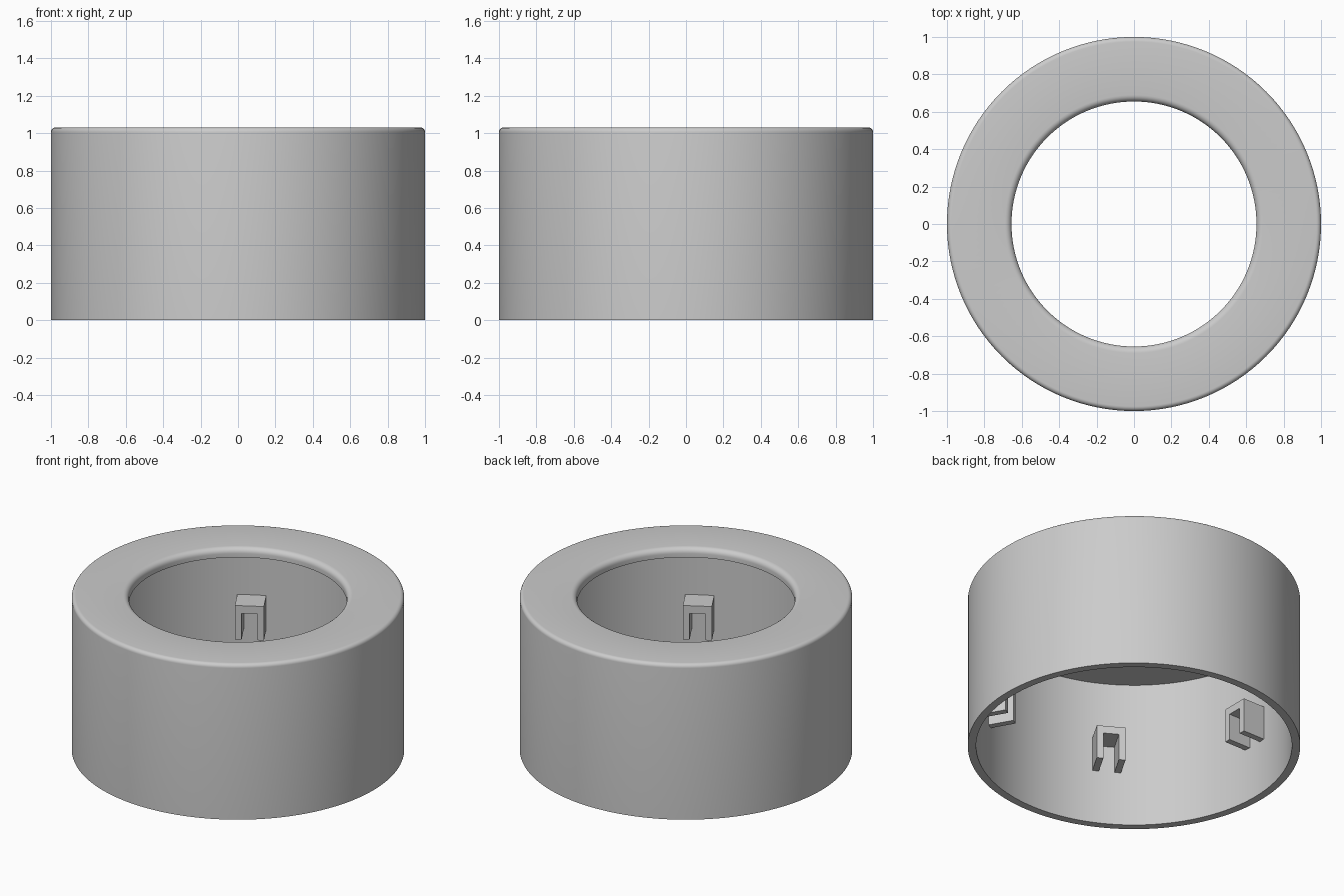
import bpy, bmesh, math
from mathutils import Matrix, Vector

if "Cube" in bpy.data.objects:
    bpy.data.objects.remove(bpy.data.objects["Cube"], do_unlink=True)

OUTER, INNER, HOLE = 1.0, 0.95, 0.655
HEIGHT, CEILING = 1.03, 0.97

grey = bpy.data.materials.new("light grey")
grey.use_nodes = True
colour = (0.6, 0.6, 0.6, 1)
grey.diffuse_color = colour
grey.node_tree.nodes["Principled BSDF"].inputs["Base Color"].default_value = colour


def finish(name, bm):
    bmesh.ops.recalc_face_normals(bm, faces=bm.faces)
    mesh = bpy.data.meshes.new(name)
    bm.to_mesh(mesh)
    bm.free()
    mesh.materials.append(grey)
    obj = bpy.data.objects.new(name, mesh)
    bpy.context.collection.objects.link(obj)
    return obj


def fillet(cx, cz, radius, start, end, steps=6):
    angles = [math.radians(start + (end - start) * i / steps) for i in range(steps + 1)]
    return [(cx + radius * math.cos(a), cz + radius * math.sin(a)) for a in angles]


# Cylindrical cover: open below, with a rounded ring on top
profile = [(INNER, 0), (OUTER, 0)]
profile += fillet(OUTER - 0.025, HEIGHT - 0.025, 0.025, 0, 90)
profile += fillet(HOLE + 0.035, HEIGHT - 0.035, 0.035, 90, 180)
profile += [(HOLE, CEILING), (INNER, CEILING)]

bm = bmesh.new()
verts = [bm.verts.new((r, 0, z)) for r, z in profile]
edges = [bm.edges.new((a, b)) for a, b in zip(verts, verts[1:] + verts[:1])]
bmesh.ops.spin(bm, geom=verts + edges, cent=(0, 0, 0), axis=(0, 0, 1),
               angle=math.tau, steps=128, use_merge=True)
bmesh.ops.remove_doubles(bm, verts=bm.verts, dist=1e-5)
cover = finish("cover", bm)
bpy.context.view_layer.objects.active = cover
cover.select_set(True)
bpy.ops.object.shade_smooth_by_angle(angle=math.radians(30))
cover.select_set(False)

# Inverted U clips on the inside wall
HALF, LEG, BAR = 0.0875, 0.04, 0.05
LOW, TOP, FRONT, BACK = 0.36, 0.585, 0.79, 0.96
half_u = [(HALF - LEG, TOP - BAR), (HALF - LEG, LOW), (HALF, LOW), (HALF, TOP)]
outline = half_u + [(-y, z) for y, z in reversed(half_u)]

for i in range(6):
    bm = bmesh.new()
    face = bm.faces.new([bm.verts.new((FRONT, y, z)) for y, z in outline])
    result = bmesh.ops.extrude_face_region(bm, geom=[face], use_keep_orig=True)
    moved = [g for g in result["geom"] if isinstance(g, bmesh.types.BMVert)]
    bmesh.ops.translate(bm, verts=moved, vec=Vector((BACK - FRONT, 0, 0)))
    bmesh.ops.rotate(bm, verts=bm.verts, cent=(0, 0, 0),
                     matrix=Matrix.Rotation(i * math.tau / 6, 3, 'Z'))
    finish(f"wall_clip_{i + 1}", bm)
